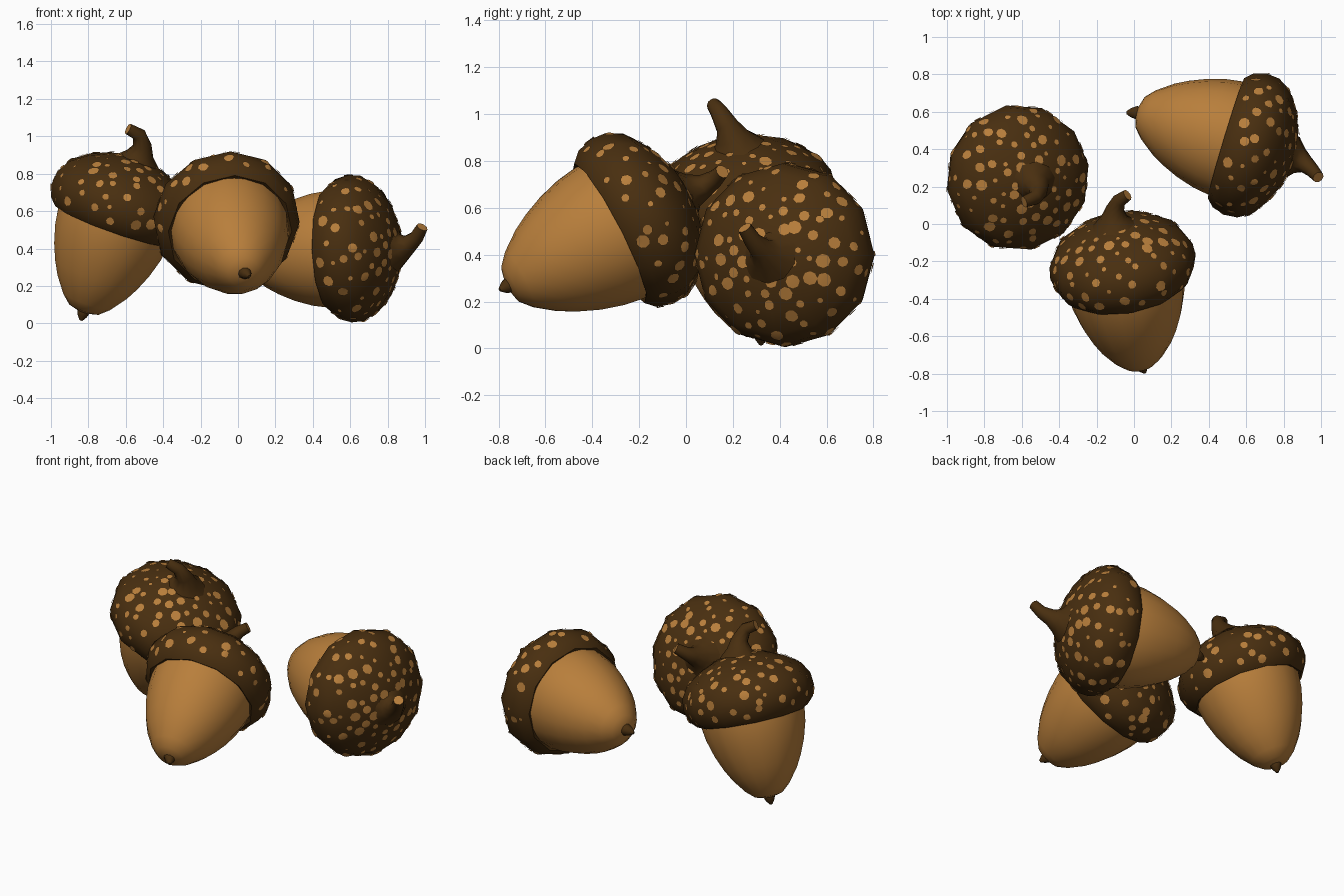
import bpy, bmesh, math, random
from mathutils import Vector, Matrix
from mathutils.bvhtree import BVHTree

if "Cube" in bpy.data.objects:
    bpy.data.objects.remove(bpy.data.objects["Cube"])

random.seed(4)


def material(name, rgb):
    m = bpy.data.materials.new(name)
    m.diffuse_color = (*rgb, 1)
    m.use_nodes = True
    m.node_tree.nodes["Principled BSDF"].inputs["Base Color"].default_value = m.diffuse_color
    return m


TAN = material("nut tan", (0.48, 0.21, 0.044))
DARK = material("cap dark brown", (0.066, 0.028, 0.005))


def make_object(name, bm, mats, matrix=Matrix(), angle=50):
    bmesh.ops.recalc_face_normals(bm, faces=bm.faces)
    me = bpy.data.meshes.new(name)
    bm.to_mesh(me)
    bm.free()
    for m in mats:
        me.materials.append(m)
    me.shade_smooth()
    me.set_sharp_from_angle(angle=math.radians(angle))
    ob = bpy.data.objects.new(name, me)
    ob.matrix_world = matrix
    bpy.context.collection.objects.link(ob)
    return ob


def skin(bm, rings):
    """Bridge a list of vertex rings and close both ends; returns the last end face."""
    for a, b in zip(rings, rings[1:]):
        n = len(a)
        for i in range(n):
            bm.faces.new((a[i], a[(i + 1) % n], b[(i + 1) % n], b[i]))
    bm.faces.new(rings[0])
    return bm.faces.new(rings[-1])


def lathe(profile, sides):
    bm = bmesh.new()
    rings = []
    for z, r in profile:
        rings.append([bm.verts.new((r * math.cos(t), r * math.sin(t), z))
                      for t in (2 * math.pi * i / sides for i in range(sides))])
    skin(bm, rings)
    return bm


def tube(points, radii, sides=10):
    bm = bmesh.new()
    pts = [Vector(p) for p in points]
    rings, side = [], Vector((0.3, 0.5, 0.8))
    for i, p in enumerate(pts):
        d = (pts[min(i + 1, len(pts) - 1)] - pts[max(i - 1, 0)]).normalized()
        side = (side - d * side.dot(d)).normalized()
        up = d.cross(side)
        rings.append([bm.verts.new(p + radii[i] * (side * math.cos(t) + up * math.sin(t)))
                      for t in (2 * math.pi * k / sides for k in range(sides))])
    end = skin(bm, rings)
    return bm, end


# Profiles as (height along the axis, radius), origin at the widest part of the cap
NUT = [(-0.645, 0.03), (-0.63, 0.085), (-0.585, 0.135), (-0.50, 0.198), (-0.43, 0.236),
       (-0.34, 0.274), (-0.24, 0.303), (-0.14, 0.318), (-0.04, 0.318)]
CAP = [(-0.09, 0.29), (-0.135, 0.305), (-0.15, 0.335), (-0.11, 0.374), (-0.04, 0.394),
       (0.03, 0.388), (0.10, 0.347), (0.165, 0.256), (0.21, 0.15), (0.232, 0.05)]


def spots(surface, count=118):
    """Small discs laid on the cap along a jittered golden spiral."""
    tree = BVHTree.FromBMesh(surface)
    bm = bmesh.new()
    origin = Vector((0, 0, -0.03))

    def hit(direction):
        p, n, _, _ = tree.ray_cast(origin + direction.normalized() * 2, -direction.normalized())
        return p + direction.normalized() * 0.006

    for i in range(count):
        z = -0.22 + 1.17 * (i + 0.5) / count + random.uniform(-0.02, 0.02)
        t = i * 2.39996 + random.uniform(-0.13, 0.13)
        q = math.sqrt(1 - z * z)
        d = Vector((q * math.cos(t), q * math.sin(t), z))
        p = hit(d)
        r = random.choice((0.012, 0.017, 0.022, 0.026, 0.03))
        u = d.orthogonal().normalized()
        v = d.cross(u)
        centre = bm.verts.new(p)
        ring = [bm.verts.new(hit(p - origin + r * (u * math.cos(a) + v * math.sin(a))))
                for a in (math.pi * k / 4 for k in range(8))]
        for k in range(8):
            bm.faces.new((centre, ring[k], ring[(k + 1) % 8]))
    return bm


def acorn(name, centre, axis, tip, stem):
    axis = Vector(axis).normalized()
    m = Matrix.Translation(centre) @ axis.to_track_quat('Z', 'Y').to_matrix().to_4x4()
    # nut body
    make_object(name + "_nut", lathe(NUT, 18), [TAN], m)
    # cap and its spots
    cap = lathe(CAP, 12)
    bmesh.ops.recalc_face_normals(cap, faces=cap.faces)
    dots = spots(cap)
    make_object(name + "_cap", cap, [DARK], m)
    make_object(name + "_cap_spots", dots, [TAN], m)
    # pointed tip
    base = Vector(centre) - axis * 0.62
    tip = Vector(tip)
    d = (base - tip).normalized()
    bm, _ = tube([tip, tip + d * 0.025, tip + d * 0.055, base], [0.008, 0.026, 0.037, 0.03])
    make_object(name + "_tip", bm, [DARK])
    # curved stem with a pale cut end
    bm, end = tube(stem, [0.125, 0.075, 0.05, 0.038, 0.031])
    end.material_index = 1
    make_object(name + "_stem", bm, [DARK, TAN])


acorn("left_acorn", (-0.615, 0.245, 0.665), (0.33, -0.12, 0.935), (-0.84, 0.32, 0.015),
      [(-0.54, 0.215, 0.855), (-0.525, 0.20, 0.90), (-0.512, 0.175, 0.95),
       (-0.53, 0.14, 1.01), (-0.588, 0.118, 1.04)])
acorn("front_acorn", (-0.065, -0.195, 0.56), (-0.15, 0.88, 0.455), (0.06, -0.795, 0.25),
      [(-0.10, -0.01, 0.655), (-0.105, 0.03, 0.675), (-0.10, 0.08, 0.695),
       (-0.08, 0.125, 0.725), (-0.035, 0.155, 0.755)])
acorn("right_acorn", (0.635, 0.415, 0.40), (0.955, -0.29, 0.03), (-0.04, 0.595, 0.37),
      [(0.84, 0.355, 0.40), (0.88, 0.34, 0.405), (0.915, 0.32, 0.425),
       (0.955, 0.285, 0.46), (0.985, 0.25, 0.515)])
